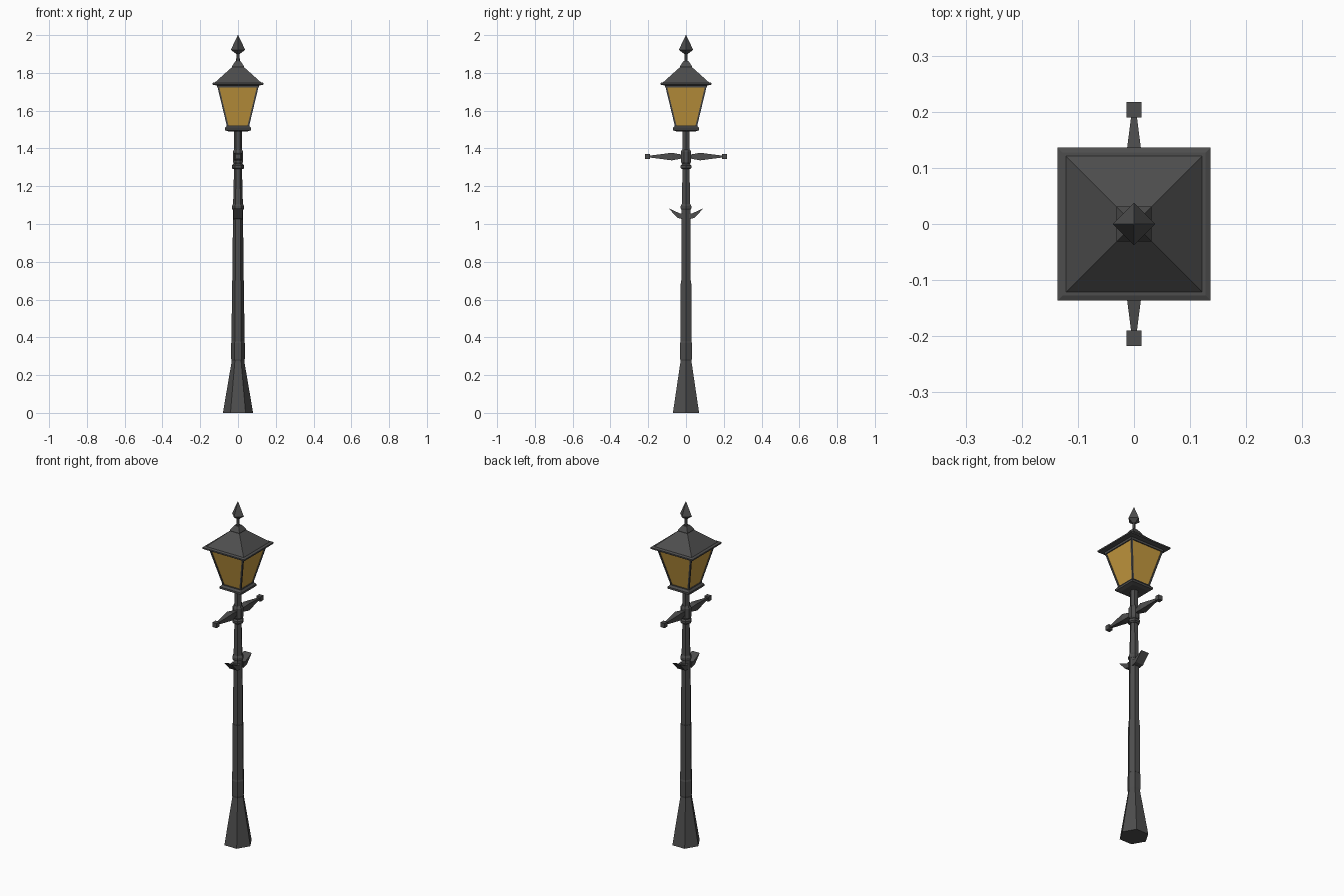
import bpy, bmesh, math
from mathutils import Vector

if "Cube" in bpy.data.objects:
    bpy.data.objects.remove(bpy.data.objects["Cube"])


def material(name, colour):
    m = bpy.data.materials.new(name)
    m.use_nodes = True
    m.diffuse_color = colour
    m.node_tree.nodes["Principled BSDF"].inputs["Base Color"].default_value = colour
    return m


IRON = material("dark_iron", (0.075, 0.075, 0.075, 1))
GLASS = material("amber_glass", (0.56, 0.32, 0.05, 1))


def finish(name, bm, mat):
    bmesh.ops.recalc_face_normals(bm, faces=bm.faces)
    mesh = bpy.data.meshes.new(name)
    bm.to_mesh(mesh)
    bm.free()
    mesh.materials.append(mat)
    ob = bpy.data.objects.new(name, mesh)
    bpy.context.collection.objects.link(ob)
    return ob


def loft(name, rings, mat=IRON):
    """Skin a list of vertex rings and cap both ends."""
    bm = bmesh.new()
    loops = [[bm.verts.new(p) for p in ring] for ring in rings]
    n = len(loops[0])
    for a, b in zip(loops, loops[1:]):
        for i in range(n):
            j = (i + 1) % n
            bm.faces.new((a[i], a[j], b[j], b[i]))
    bm.faces.new(loops[0])
    bm.faces.new(loops[-1])
    return finish(name, bm, mat)


def turned(name, profile, sides, turn=0.0, mat=IRON):
    """Faceted upright part from (radius, height) pairs."""
    step = math.tau / sides
    return loft(name, [[(r * math.cos(turn + i * step), r * math.sin(turn + i * step), z)
                        for i in range(sides)] for r, z in profile], mat)


def square(name, profile, mat=IRON):
    """Square upright part from (half width, height) pairs."""
    return turned(name, [(h * math.sqrt(2), z) for h, z in profile], 4, math.pi / 4, mat)


def along_y(name, profile, side, z):
    """Square bar along y from (half width, distance) pairs."""
    corners = [(-1, -1), (1, -1), (1, 1), (-1, 1)]
    return loft(name, [[(h * u, side * y, z + h * v) for u, v in corners] for h, y in profile])


# Hexagonal post
turned("base", [(0.08, 0), (0.033, 0.275)], 6)
turned("base_collar", [(0.032, 0.27), (0.036, 0.285), (0.036, 0.37), (0.032, 0.385)], 6)
turned("lower_post", [(0.034, 0.38), (0.032, 0.7), (0.029, 0.7), (0.027, 1.08)], 6)
turned("middle_collar", [(0.028, 1.075), (0.033, 1.083), (0.033, 1.094), (0.026, 1.105)], 6)
turned("upper_post", [(0.026, 1.1), (0.021, 1.295)], 6)
turned("upper_collar", [(0.025, 1.29), (0.033, 1.297), (0.033, 1.31), (0.024, 1.318)], 6)
turned("top_post", [(0.023, 1.31), (0.021, 1.5)], 6)
turned("arm_hub", [(0.022, 1.315), (0.029, 1.328), (0.029, 1.382), (0.022, 1.395)], 8, math.pi / 8)

# Ladder arms and leaf brackets on front and back
for side, label in ((-1, "front"), (1, "back")):
    along_y(label + "_arm", [(0.01, 0.02), (0.012, 0.03), (0.02, 0.075), (0.005, 0.192)], side, 1.357)
    along_y(label + "_arm_end", [(0.0135, 0.19), (0.0135, 0.217)], side, 1.357)
    leaf = [(0.015, 1.025), (0.045, 1.032), (0.092, 1.083), (0.03, 1.055), (0.015, 1.06)]
    loft(label + "_leaf", [[(x, side * y, z) for y, z in leaf] for x in (-0.025, 0.025)])

# Lantern
square("lantern_floor", [(0.05, 1.49), (0.07, 1.497), (0.07, 1.508), (0.06, 1.52)])
square("lantern_glass", [(0.054, 1.515), (0.106, 1.735)], GLASS)
square("bottom_rail", [(0.06, 1.508), (0.061, 1.522)])
square("top_rail", [(0.109, 1.722), (0.112, 1.738)])
for sx in (-1, 1):
    for sy in (-1, 1):
        name = ("left" if sx > 0 else "right") + ("_back" if sy > 0 else "_front") + "_corner_bar"
        rings = []
        for outer, z in ((0.058, 1.515), (0.111, 1.735)):
            inner = outer - 0.009
            rings.append([(sx * x, sy * y, z) for x, y in
                          ((inner, inner), (outer, inner), (outer, outer), (inner, outer))])
        loft(name, rings)

# Roof and finial
square("roof_rim", [(0.112, 1.733), (0.136, 1.738), (0.136, 1.746), (0.127, 1.75)])
square("roof", [(0.127, 1.745), (0.03, 1.832)])
square("roof_cap", [(0.031, 1.825), (0.031, 1.836), (0.014, 1.862)])
turned("finial_stem", [(0.01, 1.855), (0.008, 1.915)], 6)
turned("finial", [(0.009, 1.9), (0.038, 1.922), (0.001, 2.0)], 4)
